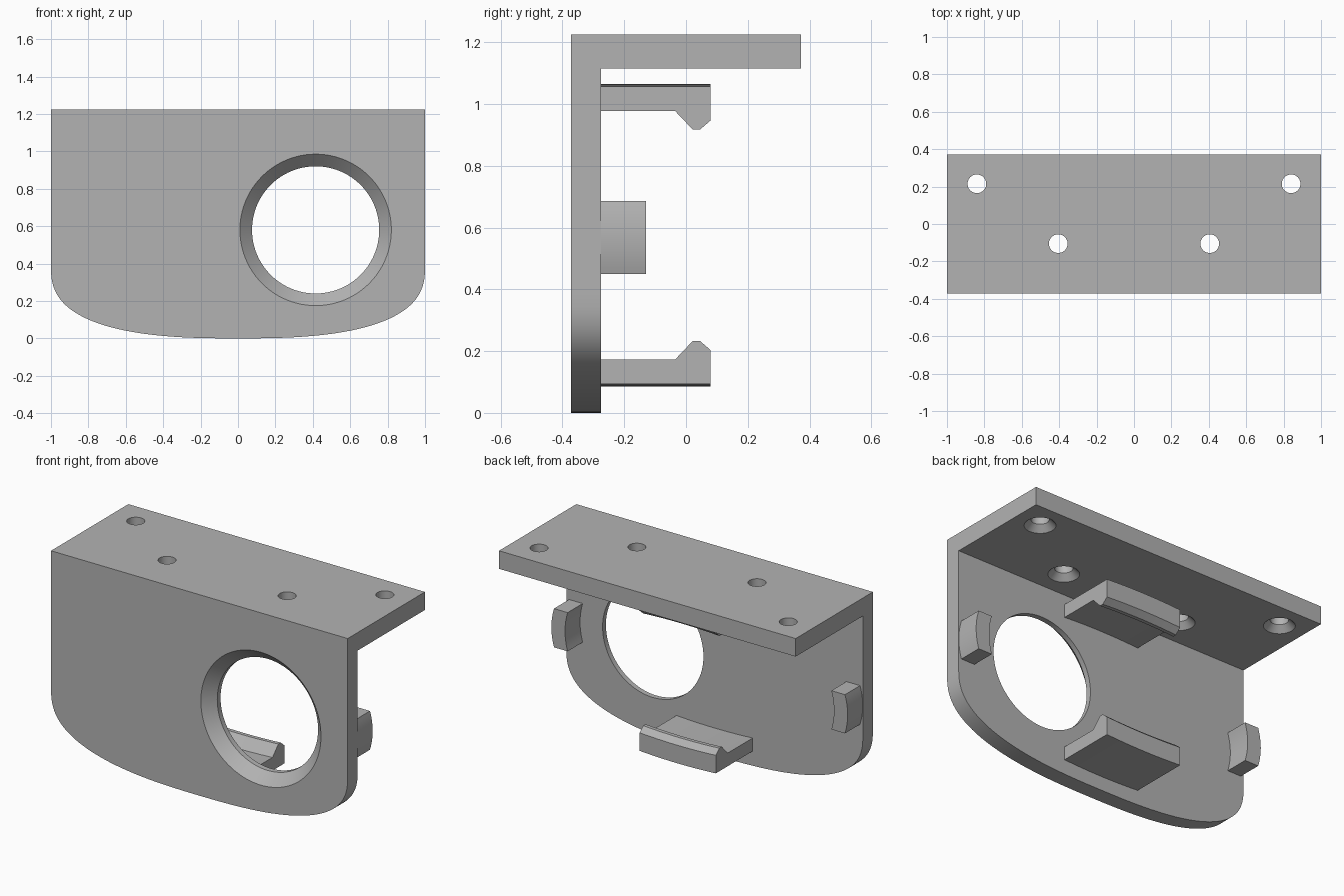
import bpy, bmesh, math
from mathutils import Vector

cube = bpy.data.objects.get("Cube")
if cube:
    bpy.data.objects.remove(cube)

grey = bpy.data.materials.new("grey plastic")
grey.use_nodes = True
colour = (0.45, 0.45, 0.45, 1)
grey.diffuse_color = colour
grey.node_tree.nodes["Principled BSDF"].inputs["Base Color"].default_value = colour

FRONT, BACK, INNER = -0.372, 0.372, -0.275
TOP, UNDER = 1.225, 1.115
MID_Z = 0.575


def loft(name, rings):
    """Skin a closed solid through matching rings of points."""
    bm = bmesh.new()
    loops = [[bm.verts.new(p) for p in ring] for ring in rings]
    n = len(loops[0])
    for a, b in zip(loops, loops[1:]):
        for i in range(n):
            j = (i + 1) % n
            bm.faces.new((a[i], a[j], b[j], b[i]))
    bm.faces.new(loops[0][::-1])
    bm.faces.new(loops[-1])
    bmesh.ops.recalc_face_normals(bm, faces=bm.faces[:])
    mesh = bpy.data.meshes.new(name)
    bm.to_mesh(mesh)
    bm.free()
    mesh.materials.append(grey)
    obj = bpy.data.objects.new(name, mesh)
    bpy.context.collection.objects.link(obj)
    return obj


def activate(obj):
    bpy.ops.object.select_all(action="DESELECT")
    obj.select_set(True)
    bpy.context.view_layer.objects.active = obj


def combine(target, tool, operation):
    tool.hide_render = True
    mod = target.modifiers.new(operation, "BOOLEAN")
    mod.operation, mod.solver, mod.object = operation, "EXACT", tool
    activate(target)
    bpy.ops.object.modifier_apply(modifier=mod.name)
    bpy.data.objects.remove(tool)


def turned(centre, axis, u, v, steps, sides):
    """Round cutter from (distance along axis, radius) steps."""
    rings = []
    for dist, r in steps:
        angles = [2 * math.pi * i / sides for i in range(sides)]
        rings.append([centre + axis * dist + u * r * math.cos(a) + v * r * math.sin(a)
                      for a in angles])
    return loft("cutter", rings)


X, Y, Z = Vector((1, 0, 0)), Vector((0, 1, 0)), Vector((0, 0, 1))

# Front panel with a superelliptic lower edge
curve = []
for i in range(65):
    a = math.pi * i / 64
    c, s = math.cos(a), math.sin(a)
    power = 2 / 2.65
    curve.append((math.copysign(abs(c) ** power, c), 0.385 * (1 - abs(s) ** power)))
outline = [(1, TOP)] + curve + [(-1, TOP)]
bracket = loft("bracket", [[(x, y, z) for x, z in outline] for y in (FRONT, INNER)])

# Mounting shelf, joined to the panel
shelf = loft("shelf", [[(x, y, z) for y, z in ((FRONT, UNDER), (BACK, UNDER), (BACK, TOP), (FRONT, TOP))]
                       for x in (-1, 1)])
combine(bracket, shelf, "UNION")

# Chamfered round opening
combine(bracket, turned(Vector((0.415, FRONT, 0.58)), Y, X, Z,
                        [(-0.02, 0.425), (0.065, 0.34), (0.15, 0.34)], 96), "DIFFERENCE")

# Screw holes, countersunk from below
for side in (-1, 1):
    for x, y in ((0.84, 0.215), (0.405, -0.105)):
        combine(bracket, turned(Vector((side * x, y, UNDER)), Z, X, Y,
                                [(-0.01, 0.096), (0.036, 0.05), (0.15, 0.05)], 40), "DIFFERENCE")

# Snap clips above and below: hooked profile swept along a slight bow
hook = [(-0.28, 0.49), (0.08, 0.49), (0.08, 0.38), (0.045, 0.35),
        (0.022, 0.35), (-0.035, 0.41), (-0.28, 0.41)]
stations = [i / 6 for i in range(-6, 7)]
parts = [bracket]
for name, sign in (("top_clip", 1), ("bottom_clip", -1)):
    parts.append(loft(name, [[(0.257 * t, y, MID_Z + sign * (h - 0.008 * t * t)) for y, h in hook]
                             for t in stations]))

# Side stops: short curved blocks
block = [(-0.28, 0.999), (-0.13, 0.999), (-0.13, 0.907), (-0.28, 0.907)]
for name, sign in (("left_stop", 1), ("right_stop", -1)):
    parts.append(loft(name, [[(sign * (x - 0.018 * t * t), y, 0.568 + 0.118 * t) for y, x in block]
                             for t in stations]))

for part in parts:
    activate(part)
    bpy.ops.object.shade_smooth_by_angle(angle=math.radians(25))
